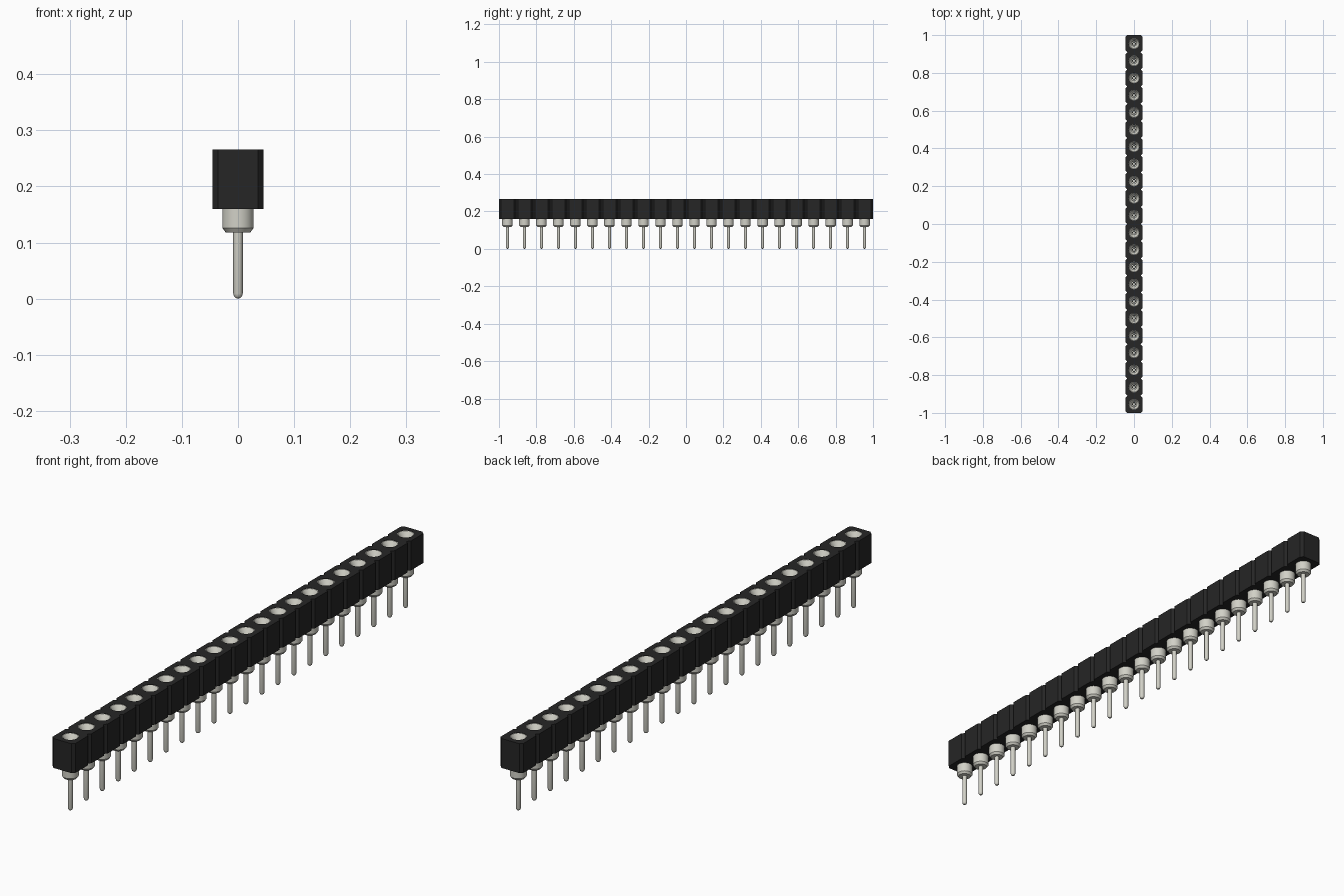
import bpy, bmesh, math

if "Cube" in bpy.data.objects:
    bpy.data.objects.remove(bpy.data.objects["Cube"], do_unlink=True)

COUNT = 22
PITCH = 2 / COUNT
HALF = PITCH / 2
CHAMFER = 0.01
Z_LOW, Z_TOP = 0.16, 0.266
HOLE_R = 0.028
SIDES = 24


def material(name, rgb):
    m = bpy.data.materials.new(name)
    m.use_nodes = True
    m.diffuse_color = (*rgb, 1)
    m.node_tree.nodes["Principled BSDF"].inputs["Base Color"].default_value = (*rgb, 1)
    return m


black = material("black plastic", (0.019, 0.019, 0.019))
metal = material("pale grey metal", (0.64, 0.635, 0.57))


def finish(bm, name, mat):
    bmesh.ops.remove_doubles(bm, verts=bm.verts[:], dist=1e-5)
    bmesh.ops.recalc_face_normals(bm, faces=bm.faces[:])
    mesh = bpy.data.meshes.new(name)
    bm.to_mesh(mesh)
    bm.free()
    mesh.materials.append(mat)
    obj = bpy.data.objects.new(name, mesh)
    bpy.context.collection.objects.link(obj)
    return obj


def loop_edges(bm, verts):
    n = len(verts)
    return [bm.edges.new((verts[i], verts[(i + 1) % n])) for i in range(n)]


# Housing: a row of chamfered cells, each with a round bore
bm = bmesh.new()
h, c = HALF, HALF - CHAMFER
octagon = [(h, -c), (h, c), (c, h), (-c, h), (-h, c), (-h, -c), (-c, -h), (c, -h)]
circle = [(HOLE_R * math.cos(2 * math.pi * k / SIDES),
           HOLE_R * math.sin(2 * math.pi * k / SIDES)) for k in range(SIDES)]
for i in range(COUNT):
    y0 = -1 + HALF + i * PITCH
    rings = {}
    for z in (Z_LOW, Z_TOP):
        outer = [bm.verts.new((x, y + y0, z)) for x, y in octagon]
        inner = [bm.verts.new((x, y + y0, z)) for x, y in circle]
        edges = loop_edges(bm, outer) + loop_edges(bm, inner)
        bmesh.ops.bridge_loops(bm, edges=edges)
        rings[z] = (outer, inner)
    for part in (0, 1):
        low, top = rings[Z_LOW][part], rings[Z_TOP][part]
        n = len(low)
        for k in range(n):
            # walls shared with a neighbouring cell are left open
            if part == 0 and ((k == 2 and i < COUNT - 1) or (k == 6 and i > 0)):
                continue
            j = (k + 1) % n
            bm.faces.new((low[k], low[j], top[j], top[k]))
finish(bm, "housing", black)

# Socket pin: lathed (radius, height) profile from tip to inner bore
profile = [(0, 0), (0.004, 0.001), (0.007, 0.004), (0.0085, 0.009), (0.0085, 0.118),
           (0.022, 0.118), (0.028, 0.126), (0.028, Z_TOP - 0.001), (0.026, Z_TOP - 0.001),
           (0.014, 0.246), (0.014, 0.17), (0, 0.17)]
bm = bmesh.new()
verts = [bm.verts.new((r, 0, z)) for r, z in profile]
edges = [bm.edges.new(pair) for pair in zip(verts, verts[1:])]
bmesh.ops.spin(bm, geom=verts + edges, cent=(0, 0, 0), axis=(0, 0, 1),
               angle=2 * math.pi, steps=SIDES, use_merge=True)
pin = finish(bm, "socket_pin", metal)

# Contact spring: four fingers leaning in towards the bore axis
bm = bmesh.new()
for k in range(4):
    a = math.pi / 2 * k
    quad = []
    for r, z, spread in ((0.014, 0.244, 0.6), (0.005, 0.205, 0.5)):
        for s in (-spread, spread):
            quad.append(bm.verts.new((r * math.cos(a + s), r * math.sin(a + s), z)))
    bm.faces.new((quad[0], quad[1], quad[3], quad[2]))
spring = finish(bm, "contact_spring", metal)

# Repeat the metal parts along the row
for obj in (pin, spring):
    obj.location.y = -1 + HALF
    arr = obj.modifiers.new("row", 'ARRAY')
    arr.count = COUNT
    arr.use_relative_offset = False
    arr.use_constant_offset = True
    arr.constant_offset_displace = (0, PITCH, 0)

bpy.ops.object.select_all(action='DESELECT')
pin.select_set(True)
bpy.context.view_layer.objects.active = pin
bpy.ops.object.shade_smooth_by_angle(angle=math.radians(30))
